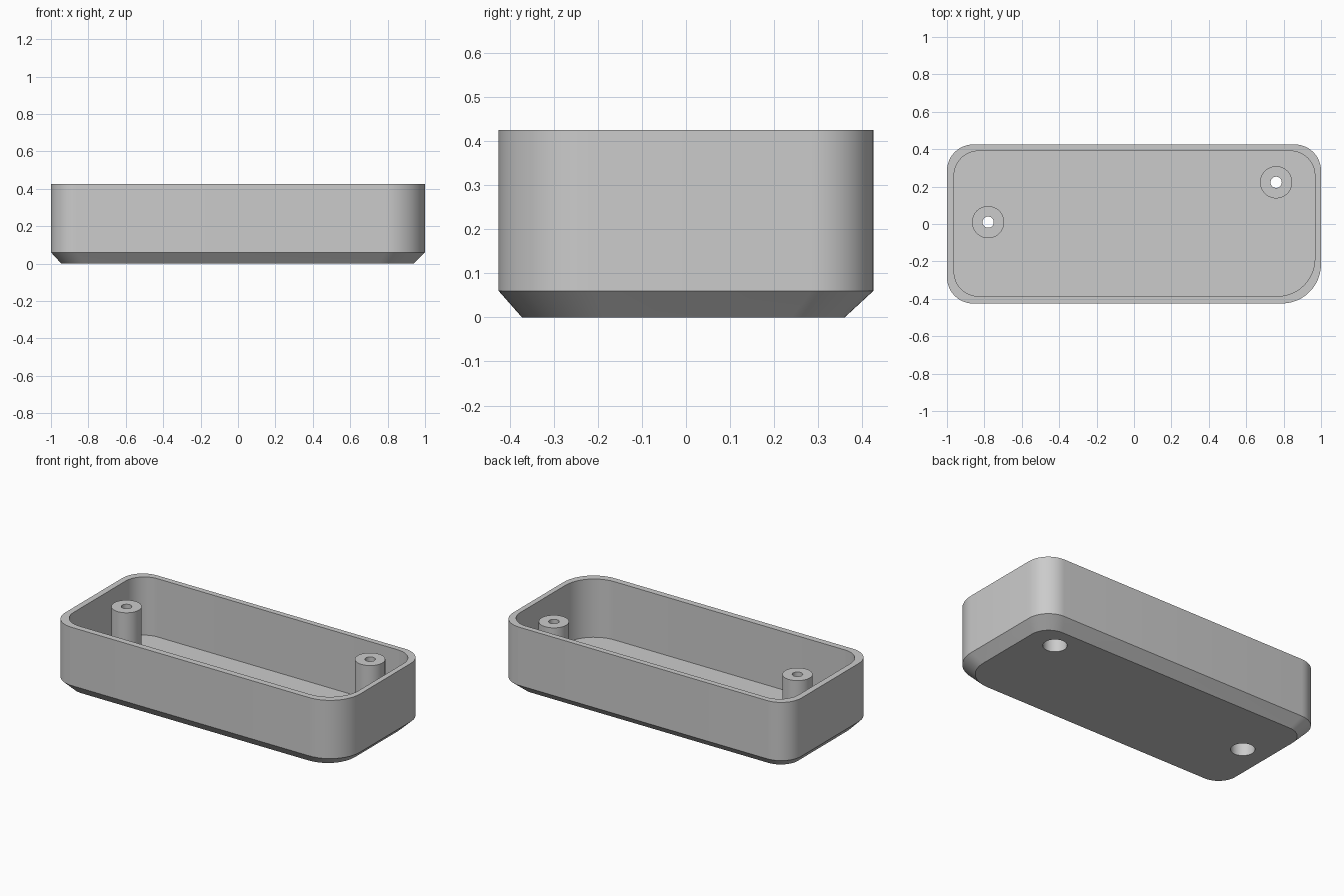
import bpy, bmesh, math

old = bpy.data.objects.get("Cube")
if old:
    bpy.data.objects.remove(old, do_unlink=True)

grey = bpy.data.materials.new("light grey plastic")
grey.use_nodes = True
COLOUR = (0.6, 0.6, 0.6, 1)
grey.diffuse_color = COLOUR
grey.node_tree.nodes["Principled BSDF"].inputs["Base Color"].default_value = COLOUR


def outline(x0, x1, y0, y1, z, radius, big_radius, steps=12):
    """Rounded rectangle; the front corner at +x has the bigger radius."""
    corners = [(x1, y0, -1, 1, big_radius), (x1, y1, -1, -1, radius),
               (x0, y1, 1, -1, radius), (x0, y0, 1, 1, radius)]
    points = []
    for i, (cx, cy, sx, sy, r) in enumerate(corners):
        for k in range(steps + 1):
            a = math.pi / 2 * (i - 1 + k / steps)
            points.append((cx + sx * r + r * math.cos(a),
                           cy + sy * r + r * math.sin(a), z))
    return points


def circle(x, y, r, z, steps=48):
    return [(x + r * math.cos(2 * math.pi * k / steps),
             y + r * math.sin(2 * math.pi * k / steps), z) for k in range(steps)]


def loft(name, rings, caps):
    """Skin a list of equal rings, with optional end caps."""
    bm = bmesh.new()
    loops = [[bm.verts.new(p) for p in ring] for ring in rings]
    n = len(loops[0])
    for a, b in zip(loops, loops[1:]):
        for i in range(n):
            j = (i + 1) % n
            bm.faces.new((a[i], a[j], b[j], b[i]))
    if caps:
        bm.faces.new(loops[0][::-1])
        bm.faces.new(loops[-1])
    mesh = bpy.data.meshes.new(name)
    bm.to_mesh(mesh)
    bm.free()
    mesh.materials.append(grey)
    obj = bpy.data.objects.new(name, mesh)
    bpy.context.collection.objects.link(obj)
    return obj


def activate(obj):
    bpy.ops.object.select_all(action="DESELECT")
    obj.select_set(True)
    bpy.context.view_layer.objects.active = obj


TOP, FLOOR, POST_TOP, RECESS_TOP = 0.425, 0.06, 0.41, 0.3
POST_R, RECESS_R, HOLE_R = 0.086, 0.068, 0.03

# Open tray: chamfered base, outer wall, rim, inner wall and floor
tray = loft("tray_shell", [
    outline(-0.945, 0.94, -0.372, 0.36, 0, 0.12, 0.19),
    outline(-1, 1, -0.425, 0.425, FLOOR, 0.14, 0.21),
    outline(-1, 1, -0.425, 0.425, TOP, 0.14, 0.21),
    outline(-0.962, 0.967, -0.386, 0.39, TOP, 0.13, 0.2),
    outline(-0.962, 0.967, -0.386, 0.39, FLOOR, 0.13, 0.2),
], True)
parts = [tray]

# Hollow screw posts, with a recess open through the base
for name, x, y in (("left_screw_post", 0.76, 0.223), ("right_screw_post", -0.78, 0.01)):
    cutter = loft(name + "_cutter", [circle(x, y, RECESS_R, -0.1),
                                     circle(x, y, RECESS_R, 0.1)], True)
    cutter.hide_render = True
    cut = tray.modifiers.new("screw recess", "BOOLEAN")
    cut.object = cutter
    cut.operation = "DIFFERENCE"
    cut.solver = "EXACT"
    activate(tray)
    bpy.ops.object.modifier_apply(modifier=cut.name)
    bpy.data.objects.remove(cutter, do_unlink=True)
    parts.append(loft(name, [
        circle(x, y, POST_R, FLOOR), circle(x, y, POST_R, POST_TOP),
        circle(x, y, HOLE_R, POST_TOP), circle(x, y, HOLE_R, RECESS_TOP),
        circle(x, y, RECESS_R, RECESS_TOP), circle(x, y, RECESS_R, FLOOR)], False))

for part in parts:
    activate(part)
    bpy.ops.object.shade_smooth_by_angle(angle=math.radians(30))
